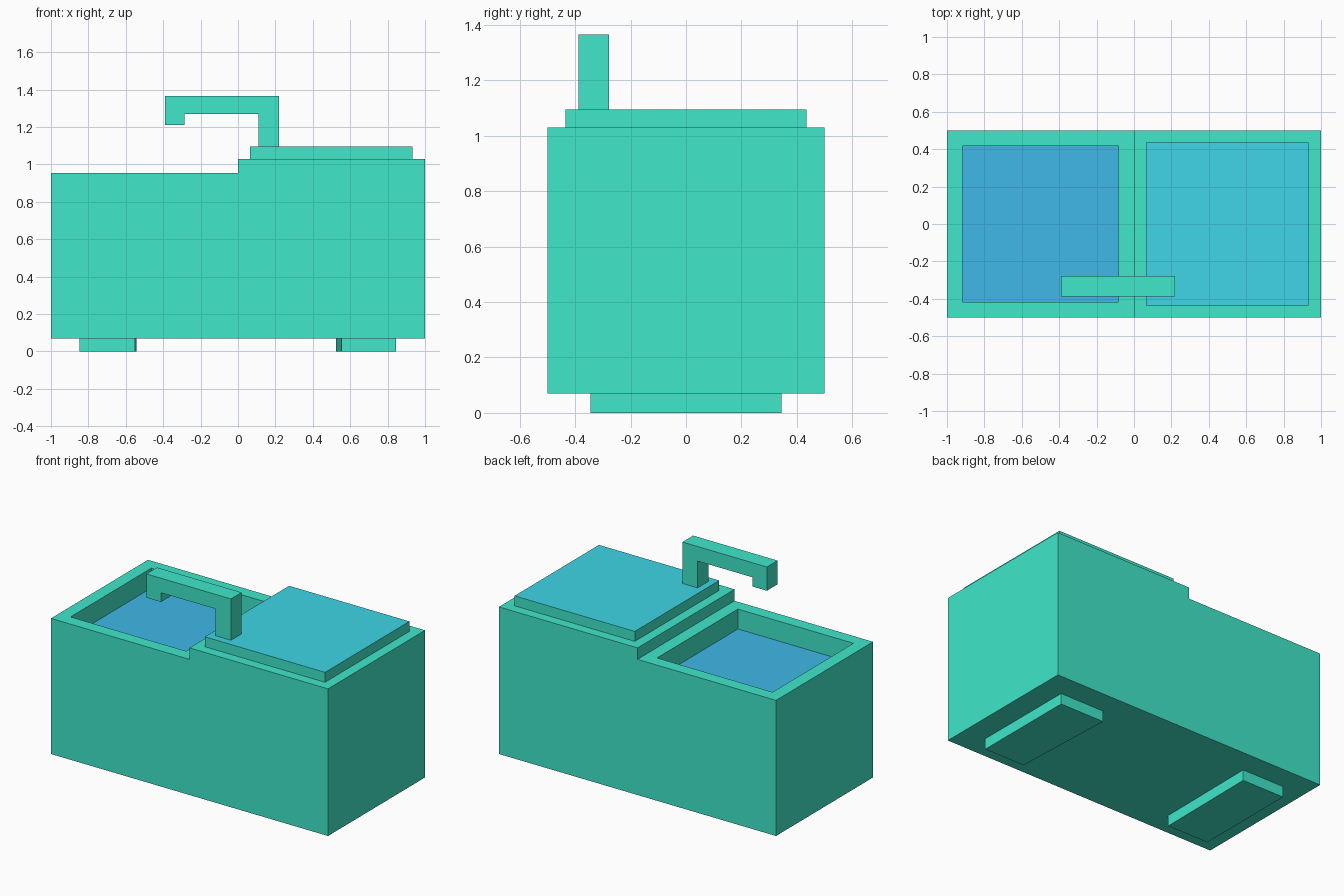
import bpy, bmesh
from mathutils import Vector

if "Cube" in bpy.data.objects:
    bpy.data.objects.remove(bpy.data.objects["Cube"])


def material(name, rgb):
    m = bpy.data.materials.new(name)
    m.diffuse_color = (*rgb, 1)
    m.use_nodes = True
    m.node_tree.nodes["Principled BSDF"].inputs["Base Color"].default_value = m.diffuse_color
    return m


GREEN = material("green", (0.05, 0.80, 0.59))
WATER = material("water_blue", (0.05, 0.48, 0.80))
CYAN = material("cyan", (0.05, 0.67, 0.80))


def prism(outline, sweep):
    """Closed solid from a planar outline swept along a vector."""
    bm = bmesh.new()
    face = bm.faces.new([bm.verts.new(p) for p in outline])
    ext = bmesh.ops.extrude_face_region(bm, geom=[face], use_keep_orig=True)
    verts = [g for g in ext["geom"] if isinstance(g, bmesh.types.BMVert)]
    bmesh.ops.translate(bm, verts=verts, vec=Vector(sweep))
    bmesh.ops.recalc_face_normals(bm, faces=bm.faces)
    return bm


def finish(bm, name, *mats):
    me = bpy.data.meshes.new(name)
    bm.normal_update()
    bm.to_mesh(me)
    bm.free()
    for m in mats:
        me.materials.append(m)
    ob = bpy.data.objects.new(name, me)
    bpy.context.collection.objects.link(ob)
    return ob


def side_profile(points, y0, y1):
    return prism([(x, y0, z) for x, z in points], (0, y1 - y0, 0))


def top_face(bm, left=False):
    """Highest upward face, optionally only on the left half."""
    bm.normal_update()
    up = [f for f in bm.faces if f.normal.z > 0.9
          and (not left or f.calc_center_median().x < 0)]
    return max(up, key=lambda f: f.calc_center_median().z)


# Stepped cabinet; the lower left half is inset and sunk to form the basin
bm = side_profile([(-1, 0.07), (1, 0.07), (1, 1.03), (0, 1.03), (0, 0.955), (-1, 0.955)],
                  -0.5, 0.5)
water = top_face(bm, left=True)
bmesh.ops.inset_region(bm, faces=[water], thickness=0.083, use_even_offset=True)
water = bmesh.ops.extrude_discrete_faces(bm, faces=[water])["faces"][0]
bmesh.ops.translate(bm, verts=water.verts, vec=(0, 0, -0.13))
water.material_index = 1
finish(bm, "cabinet_with_basin", GREEN, WATER)

# Raised work surface with a cyan top
bm = side_profile([(0.065, 1.03), (0.933, 1.03), (0.933, 1.095), (0.065, 1.095)],
                  -0.435, 0.435)
top_face(bm).material_index = 1
finish(bm, "work_surface", GREEN, CYAN)

# Hooked tap reaching over the basin
bm = side_profile([(0.11, 1.095), (0.22, 1.095), (0.22, 1.365), (-0.39, 1.365),
                   (-0.39, 1.21), (-0.285, 1.21), (-0.285, 1.27), (0.11, 1.27)],
                  -0.387, -0.277)
finish(bm, "tap", GREEN)

# Feet, each a little wider at the back
for name, outer, inner_front, inner_back in (("left_foot", -0.848, -0.55, -0.543),
                                             ("right_foot", 0.845, 0.553, 0.525)):
    bm = prism([(outer, -0.345, 0), (inner_front, -0.345, 0),
                (inner_back, 0.345, 0), (outer, 0.345, 0)], (0, 0, 0.07))
    finish(bm, name, GREEN)
